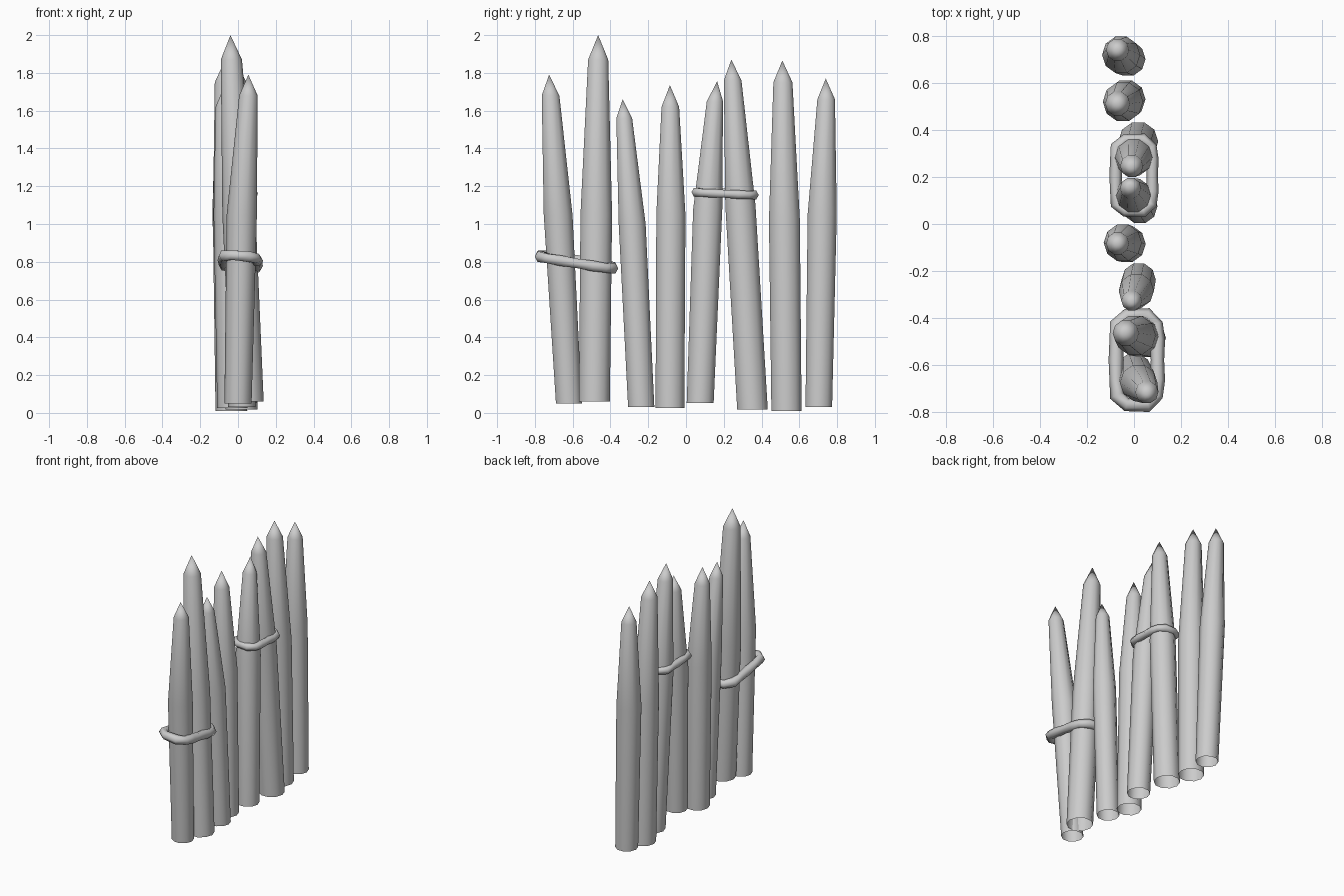
import bpy, bmesh, math
from mathutils import Vector

if "Cube" in bpy.data.objects:
    bpy.data.objects.remove(bpy.data.objects["Cube"])

SIDES = 10


def finish(bm, name):
    bmesh.ops.recalc_face_normals(bm, faces=bm.faces[:])
    for f in bm.faces:
        f.smooth = True
    me = bpy.data.meshes.new(name)
    bm.to_mesh(me)
    bm.free()
    ob = bpy.data.objects.new(name, me)
    bpy.context.collection.objects.link(ob)
    return ob


def stake(name, rings, tip):
    """Open-bottomed sharpened post lofted through (x, y, z, radius) rings."""
    bm = bmesh.new()
    loops = []
    for x, y, z, r in rings:
        loops.append([bm.verts.new((x + r * math.cos(math.tau * i / SIDES),
                                    y + r * math.sin(math.tau * i / SIDES), z))
                      for i in range(SIDES)])
    top = bm.verts.new(tip)
    for a, b in zip(loops, loops[1:]):
        for i in range(SIDES):
            j = (i + 1) % SIDES
            bm.faces.new((a[i], a[j], b[j], b[i]))
    for i in range(SIDES):
        bm.faces.new((loops[-1][i], loops[-1][(i + 1) % SIDES], top))
    return finish(bm, name)


def binding(name, path, radius, sides=6):
    """Closed rope tube along a loop of points."""
    bm = bmesh.new()
    pts = [Vector(p) for p in path]
    n = len(pts)
    loops = []
    for k, p in enumerate(pts):
        t = (pts[(k + 1) % n] - pts[k - 1]).normalized()
        out = t.cross(Vector((0, 0, 1))).normalized()
        up = out.cross(t)
        r = radius * (1.08 if k % 2 else 0.95)
        loops.append([bm.verts.new(p + r * (math.cos(math.tau * i / sides) * out
                                            + math.sin(math.tau * i / sides) * up))
                      for i in range(sides)])
    for k in range(n):
        a, b = loops[k], loops[(k + 1) % n]
        for i in range(sides):
            j = (i + 1) % sides
            bm.faces.new((a[i], a[j], b[j], b[i]))
    return finish(bm, name)


def rope_loop(cy, half_y, half_x, cx, z, slope_y, slope_x):
    """Rounded rectangle around two posts, tilted by the two slopes."""
    shape = [(1, 0), (1, .45), (.95, .8), (.5, 1), (-.5, 1), (-.95, .8),
             (-1, .45), (-1, 0), (-1, -.45), (-.95, -.8), (-.5, -1),
             (.5, -1), (.95, -.8), (1, -.45)]
    return [(cx + u * half_x, cy + v * half_y,
             z + slope_y * v * half_y + slope_x * u * half_x) for u, v in shape]


# Posts: base ring, middle ring, shoulder ring, tip
posts = [
    ([(0, -.62, .05, .072), (.02, -.677, 1.05, .08), (.055, -.717, 1.68, .049)],
     (.055, -.725, 1.79)),
    ([(.05, -.485, .06, .086), (.005, -.475, 1.05, .088), (-.035, -.465, 1.87, .056)],
     (-.04, -.465, 2.0)),
    ([(.02, -.237, .03, .073), (.01, -.285, 1.0, .075), (-.01, -.327, 1.56, .044)],
     (-.01, -.335, 1.66)),
    ([(-.03, -.085, .025, .08), (-.048, -.08, 1.05, .081), (-.07, -.083, 1.62, .049)],
     (-.07, -.085, 1.735)),
    ([(.025, .075, .052, .075), (0, .115, 1.08, .081), (-.015, .153, 1.65, .045)],
     (-.018, .165, 1.755)),
    ([(.018, .352, .018, .085), (0, .288, 1.1, .084), (-.01, .247, 1.76, .049)],
     (-.012, .24, 1.87)),
    ([(-.035, .532, .01, .084), (-.047, .521, 1.02, .086), (-.07, .513, 1.75, .053)],
     (-.07, .51, 1.865)),
    ([(-.025, .703, .03, .074), (-.055, .721, 1.05, .081), (-.07, .742, 1.66, .049)],
     (-.07, .74, 1.77)),
]
for n, (rings, tip) in enumerate(posts, 1):
    stake(f"post_{n}", rings, tip)

# Rope bindings around two pairs of posts
binding("rope_low", rope_loop(-.58, .19, .088, .012, .80, -.165, -.09), .03)
binding("rope_high", rope_loop(.207, .152, .078, 0, 1.162, -.05, -.03), .025)
